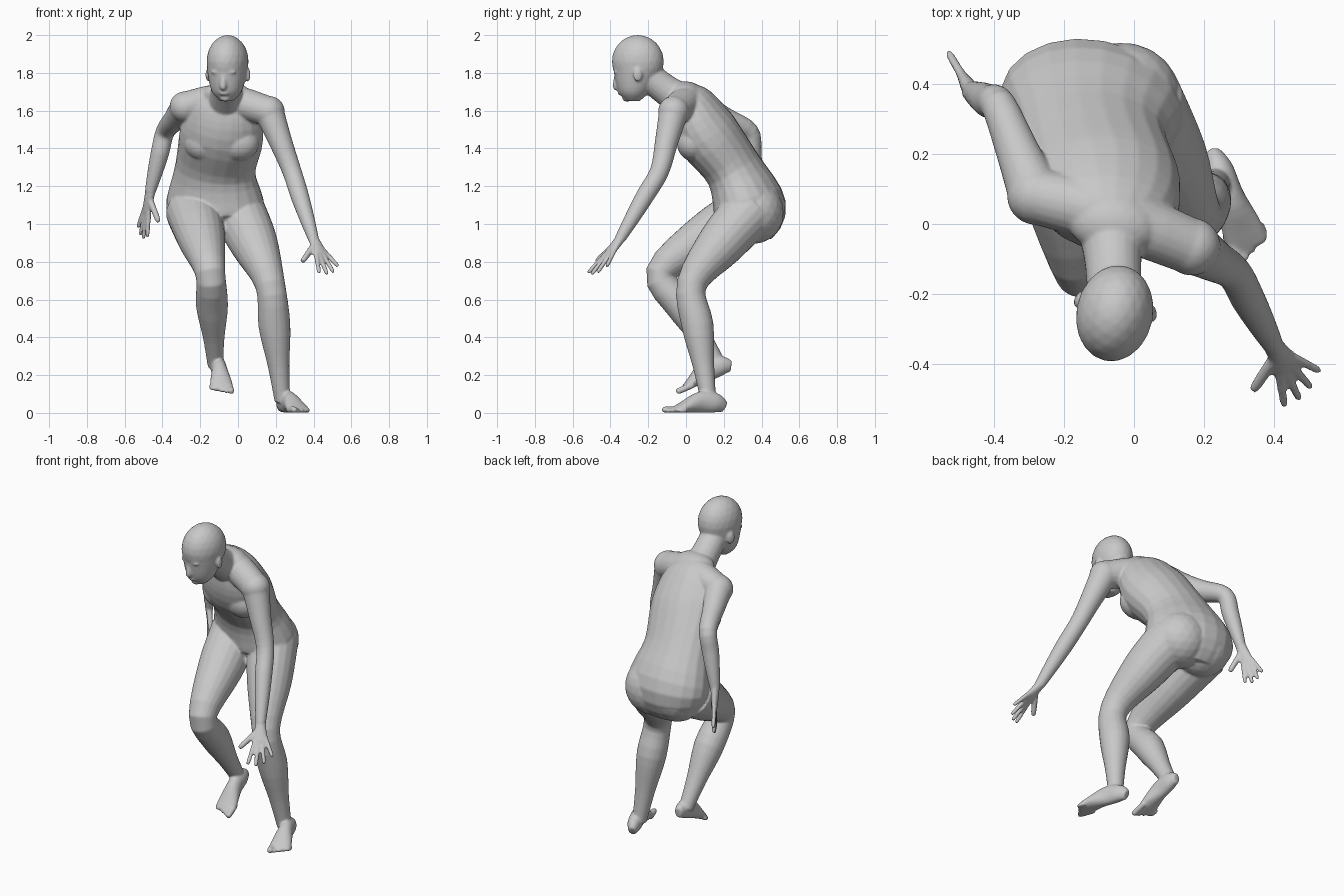
import bpy, bmesh
from math import cos, sin, pi
from mathutils import Vector, Matrix

cube = bpy.data.objects.get("Cube")
if cube:
    bpy.data.objects.remove(cube, do_unlink=True)

grey = bpy.data.materials.new("plain_grey")
grey.use_nodes = True
grey.diffuse_color = (0.58, 0.58, 0.58, 1)
shader = grey.node_tree.nodes["Principled BSDF"]
shader.inputs["Base Color"].default_value = grey.diffuse_color
shader.inputs["Roughness"].default_value = 0.7

UP = Vector((0, 0, 1))
SIDEWAYS = Vector((1, -0.2, 0)).normalized()   # chest and head are turned a little
FORWARD = SIDEWAYS.cross(UP)
skin = bmesh.new()


def spline(keys, steps=4):
    """Smooth run of sections through a few key sections."""
    keys = [Vector(k) for k in keys]
    ends = [keys[0], *keys, keys[-1]]
    path = []
    for a, b, c, d in zip(ends, ends[1:], ends[2:], ends[3:]):
        for step in range(steps):
            t = step / steps
            bend = 2 * a - 5 * b + 4 * c - d + t * (3 * (b - c) + d - a)
            path.append(b + t / 2 * (c - a + t * bend))
    return path + [keys[-1]]


def loft(keys, side=SIDEWAYS, axis=None, sides=20):
    """Closed tube through (x, y, z, half width, half depth) key sections."""
    path = spline(keys)
    centres = [Vector(s[:3]) for s in path]
    last = len(path) - 1
    rings = []
    for i, section in enumerate(path):
        along = axis or (centres[min(i + 1, last)] - centres[max(i - 1, 0)]).normalized()
        depth = along.cross(side).normalized()
        width = depth.cross(along)
        ring = []
        for k in range(sides):
            angle = 2 * pi * k / sides
            offset = width * section[3] * cos(angle) + depth * section[-1] * sin(angle)
            ring.append(skin.verts.new(centres[i] + offset))
        rings.append(ring)
    for low, high in zip(rings, rings[1:]):
        for k in range(sides):
            nxt = (k + 1) % sides
            skin.faces.new((low[k], low[nxt], high[nxt], high[k]))
    skin.faces.new(rings[0][::-1])
    skin.faces.new(rings[-1])


def ball(centre, radii, yaw=-0.2):
    matrix = (Matrix.Translation(centre) @ Matrix.Rotation(yaw, 4, 'Z')
              @ Matrix.Diagonal((*radii, 1)))
    bmesh.ops.create_icosphere(skin, subdivisions=3, radius=1, matrix=matrix)


def limb(upper, middle, lower, radii, lift):
    """Arm or leg: two bones, with a muscle section in each."""
    upper, middle, lower = Vector(upper), Vector(middle), Vector(lower)
    centres = (upper, upper.lerp(middle, 0.5) + UP * lift, middle,
               middle.lerp(lower, 0.35), middle.lerp(lower, 0.7), lower)
    loft([(*c, r) for c, r in zip(centres, radii)])


def hand(wrist, index_tip, pinky_tip, thumb_tip):
    """Palm from wrist to knuckles, four fingers in an arc and a thumb."""
    wrist, index_tip, pinky_tip = Vector(wrist), Vector(index_tip), Vector(pinky_tip)
    index, pinky = wrist.lerp(index_tip, 0.52), wrist.lerp(pinky_tip, 0.5)
    knuckles = (index + pinky) / 2
    spread = (pinky - index).normalized()
    reach = (knuckles - wrist).normalized()
    half = (pinky - index).length / 2 + 0.01
    loft([(*wrist.lerp(knuckles, f), w, d) for f, w, d in
          ((-0.3, 0.029, 0.025), (0.2, 0.032, 0.024), (1, half, 0.015))], spread)

    def finger(root, tip, thick):
        loft([(*root.lerp(tip, f), thick * r) for f, r in
              ((-0.2, 1), (0.8, 0.9), (1, 0.6))], spread, sides=10)
    for i in range(4):
        tip = index_tip.lerp(pinky_tip, i / 3) + reach * 0.03 * sin(pi * i / 3)
        finger(index.lerp(pinky, i / 3), tip, 0.0135)
    finger(wrist.lerp(index, 0.3), Vector(thumb_tip), 0.018)


def foot(heel, toe, inner):
    """Foot along its sole line; inner is the sign of x on the big-toe side."""
    heel, toe = Vector(heel), Vector(toe)
    along = toe - heel
    across = along.cross(UP).normalized()
    across *= inner if across.x > 0 else -inner
    normal = across.cross(along).normalized()
    normal *= 1 if normal.z > 0 else -1

    def sole(f, shift, height):
        return heel + along * f + across * shift + normal * height
    # Heel, instep, ball
    loft([(*sole(f, 0, high), wide, high) for f, wide, high in
          ((0, 0.022, 0.03), (0.15, 0.04, 0.052), (0.4, 0.042, 0.057),
           (0.7, 0.059, 0.03), (0.87, 0.055, 0.013))], across)
    # Toes, shrinking away from the big one
    for i in range(5):
        shift, end, r = 0.045 - 0.0245 * i, 1 - 0.04 * i, 0.012 if i else 0.017
        loft([(*sole(f, shift, r), q) for f, q in
              ((0.7, r), (end - 0.04, r), (end, r * 0.5))], across, sides=10)


# Joints of the pose
left_shoulder, right_shoulder = (0.165, -0.065, 1.595), (-0.28, 0.08, 1.62)
left_wrist, right_wrist = (0.4, -0.35, 0.92), (-0.465, 0.38, 1.17)

# Torso, bent forward from the hips
loft([(-0.12, 0.33, 0.94, 0.17, 0.12), (-0.12, 0.34, 1.08, 0.265, 0.19),
      (-0.12, 0.25, 1.29, 0.215, 0.152), (-0.085, 0.11, 1.48, 0.222, 0.167),
      (-0.07, 0.03, 1.63, 0.18, 0.125), (-0.065, -0.02, 1.7, 0.08, 0.07)])
# Shoulder girdle, rounded off over the arms, and the slope up to the neck
loft([(*right_shoulder, 0.08), (-0.065, 0.025, 1.655, 0.088), (*left_shoulder, 0.08)], UP)
for joint in (left_shoulder, right_shoulder):
    ball(joint, (0.083, 0.083, 0.083))
ball((-0.062, 0, 1.685), (0.13, 0.09, 0.07))
# Breasts and buttocks, one of each per side
for s in (-1, 1):
    ball(Vector((-0.087, 0.06, 1.43)) + SIDEWAYS * s * 0.09, (0.112, 0.09, 0.1))
    ball((-0.11 + s * 0.08, 0.36, 1.06), (0.165, 0.158, 0.165))
# Neck
loft([(-0.065, 0, 1.64, 0.1), (-0.06, -0.1, 1.705, 0.082), (-0.055, -0.21, 1.79, 0.078)])
# Legs: right one lifted, left one carrying the weight
leg = (0.145, 0.127, 0.08, 0.085, 0.057, 0.041)
limb((-0.24, 0.33, 1.07), (-0.147, -0.135, 0.74), (-0.12, 0.175, 0.25), leg, 0.02)
limb((0, 0.34, 1.07), (0.17, 0.03, 0.68), (0.235, 0.12, 0.06), leg, 0.02)
# Arms: left one reaching forward, right one drawn back
arm = (0.079, 0.062, 0.051, 0.049, 0.04, 0.029)
limb(left_shoulder, (0.285, -0.14, 1.28), left_wrist, arm, 0)
limb(right_shoulder, (-0.385, 0.335, 1.49), right_wrist, arm, 0)

# Head: skull, then face and jaw down to the chin
ball((-0.055, -0.255, 1.86), (0.11, 0.139, 0.141))
loft([(-0.055, -0.255, 1.87, 0.107, 0.137), (-0.057, -0.258, 1.8, 0.104, 0.124),
      (-0.06, -0.275, 1.7, 0.078, 0.082), (-0.06, -0.28, 1.65, 0.032, 0.034)],
     axis=UP, sides=28)
# Nose
loft([(-0.078, -0.369, 1.795, 0.01), (-0.079, -0.369, 1.73, 0.019),
      (-0.079, -0.362, 1.715, 0.012)])
# Brows, eyes and ears
face = Vector((-0.077, -0.36, 1.8))
for s in (-1, 1):
    ball(face + SIDEWAYS * s * 0.037 + UP * 0.004, (0.03, 0.016, 0.01))
    ball(face + SIDEWAYS * s * 0.036 - FORWARD * 0.017 - UP * 0.025, (0.016, 0.014, 0.01))
    ball(face + SIDEWAYS * s * 0.107 - FORWARD * 0.128 - UP * 0.01,
         (0.012, 0.025, 0.037), s * 0.3 - 0.2)
# Lips and chin
for drop in (0.098, 0.111):
    ball(face - FORWARD * 0.011 - UP * drop, (0.027, 0.012, 0.007))
ball(face - FORWARD * 0.045 - UP * 0.136, (0.028, 0.022, 0.016))

# Hands and feet
hand(left_wrist, (0.43, -0.52, 0.74), (0.53, -0.42, 0.775), (0.34, -0.475, 0.8))
hand(right_wrist, (-0.48, 0.4, 0.93), (-0.53, 0.49, 0.98), (-0.42, 0.335, 1.01))
foot((0.225, 0.205, 0), (0.345, -0.11, 0), -1)
foot((-0.115, 0.25, 0.22), (-0.08, -0.05, 0.095), 1)

# Fuse the overlapping shells into one smooth skin
bmesh.ops.recalc_face_normals(skin, faces=skin.faces)
mesh = bpy.data.meshes.new("body")
skin.to_mesh(mesh)
skin.free()
mesh.materials.append(grey)
body = bpy.data.objects.new("body", mesh)
bpy.context.collection.objects.link(body)
fuse = body.modifiers.new("fuse", 'REMESH')
fuse.mode = 'VOXEL'
fuse.voxel_size = 0.0065
fuse.use_smooth_shade = True
relax = body.modifiers.new("relax", 'SMOOTH')
relax.factor = 0.5
relax.iterations = 7
